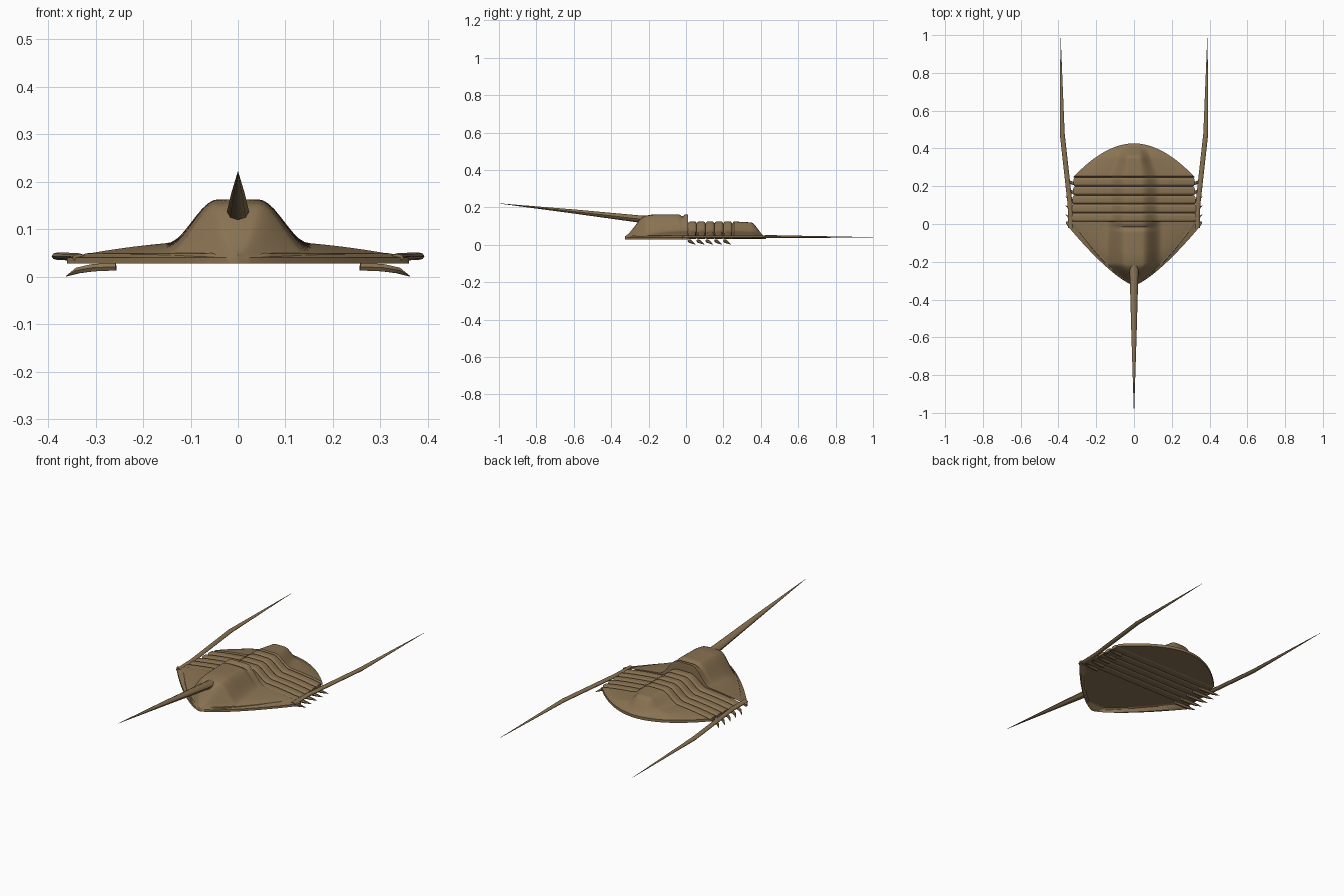
import bpy, bmesh, math
from mathutils import Vector

cube = bpy.data.objects.get("Cube")
if cube:
    bpy.data.objects.remove(cube, do_unlink=True)

shell_brown = bpy.data.materials.new("shell_brown")
shell_brown.use_nodes = True
colour = (0.25, 0.17, 0.085, 1)
shell_brown.diffuse_color = colour
shell_brown.node_tree.nodes["Principled BSDF"].inputs["Base Color"].default_value = colour


def smooth(a, b, x):
    t = min(1, max(0, (x - a) / (b - a)))
    return t * t * (3 - 2 * t)


def finish(name, bm, angle):
    bmesh.ops.recalc_face_normals(bm, faces=bm.faces)
    mesh = bpy.data.meshes.new(name)
    bm.to_mesh(mesh)
    bm.free()
    mesh.materials.append(shell_brown)
    obj = bpy.data.objects.new(name, mesh)
    bpy.context.collection.objects.link(obj)
    bpy.ops.object.select_all(action='DESELECT')
    obj.select_set(True)
    bpy.context.view_layer.objects.active = obj
    bpy.ops.object.shade_smooth_by_angle(angle=math.radians(angle))
    return obj


def shell(name, ys, width, top, bottom, cols=56):
    """Closed plate lofted along y from a width, a top and an underside rule."""
    bm = bmesh.new()
    rings = []
    for y in ys:
        w = width(y)
        us = [-1 + 2 * i / cols for i in range(cols + 1)]
        ring = [bm.verts.new((u * w, y, top(u, u * w, y))) for u in us]
        ring += [bm.verts.new((u * w, y, bottom(u, u * w, y))) for u in reversed(us)]
        rings.append(ring)
    n = len(rings[0])
    for a, b in zip(rings, rings[1:]):
        for i in range(n):
            j = (i + 1) % n
            bm.faces.new((a[i], a[j], b[j], b[i]))
    for r in (rings[0], rings[-1]):
        for i in range(cols):
            bm.faces.new((r[i], r[i + 1], r[n - 2 - i], r[n - 1 - i]))
    return finish(name, bm, 40)


def spike(name, points, radii, sides=8):
    """Tapered tube; each radius is a (sideways, upright) pair."""
    bm = bmesh.new()
    pts = [Vector(p) for p in points]
    rings = []
    for k, p in enumerate(pts):
        d = (pts[min(k + 1, len(pts) - 1)] - pts[max(k - 1, 0)]).normalized()
        side = d.cross(Vector((0, 0, 1))).normalized()
        up = side.cross(d)
        ring = []
        for i in range(sides):
            a = math.tau * i / sides
            ring.append(bm.verts.new(p + side * math.cos(a) * radii[k][0]
                                     + up * math.sin(a) * radii[k][1]))
        rings.append(ring)
    for a, b in zip(rings, rings[1:]):
        for i in range(sides):
            j = (i + 1) % sides
            bm.faces.new((a[i], a[j], b[j], b[i]))
    bm.faces.new(rings[0])
    bm.faces.new(rings[-1])
    return finish(name, bm, 50)


# Head shield with a raised central dome and a hollow underside
FRONT, REAR = -0.325, 0.012


def head_width(y):
    t = max(0.001, (y - FRONT) / -FRONT)
    return 0.36 * min(t, 1) ** 0.75


def head_top(u, x, y):
    k = min(1, head_width(y) / 0.16)
    dome = 1 - smooth(0.045 * k, 0.148 * k, abs(x))
    rise = smooth(FRONT - 0.01, -0.215, y)
    neck = 1 - 0.14 * math.exp(-((y + 0.02) / 0.01) ** 2)
    cheek = 0.04 + 0.037 * (1 - u * u) * smooth(FRONT - 0.05, -0.15, y)
    return cheek + 0.086 * dome * rise * neck


def head_bottom(u, x, y):
    inner = smooth(1, 0.9, abs(u)) if abs(u) < 1 else 0
    hollow = (1 - smooth(0.88, 0.98, abs(u))) * smooth(FRONT, FRONT + 0.04, y)
    return 0.028 + 0.022 * hollow


head_rows = [FRONT + (REAR - FRONT) * (i / 48) ** 1.4 for i in range(49)]
shell("head_shield", head_rows, head_width, head_top, head_bottom)


# Body segments, each a rounded band with a raised axis
BODY_START, BODY_END, COUNT = 0.01, 0.247, 5
PITCH = (BODY_END - BODY_START) / COUNT


def body_width(y):
    return 0.332 - 0.012 * smooth(BODY_START, BODY_END, y)


def body_height(u, x):
    axis = 1 - smooth(0.04, 0.135, abs(x))
    return 0.046 + 0.029 * (1 - u * u) + 0.05 * axis


for s in range(COUNT):
    start = BODY_START + s * PITCH

    def bulge(y):
        t = (y - start) / PITCH
        return 1 - abs(2 * t - 1) ** 5

    shell(f"body_segment_{s + 1}", [start + PITCH * i / 12 for i in range(13)],
          lambda y: body_width(y) - 0.008 * (1 - bulge(y)),
          lambda u, x, y: body_height(u, x) - 0.012 * (1 - bulge(y)),
          lambda u, x, y: 0.030 + 0.005 * (1 - bulge(y)))

# Tail shield tapering to a blunt point
TAIL_END = 0.427


def tail_pos(y):
    return (y - BODY_END) / (TAIL_END - BODY_END)


def tail_width(y):
    return 0.322 * max(0.0008, 1 - tail_pos(y)) ** 0.52


def tail_top(u, x, y):
    s = tail_pos(y)
    drop = 1 - smooth(0.55, 1, s)
    half = 0.135 - 0.075 * s
    axis = 1 - smooth(half * 0.3, half, abs(x))
    lead = 0.012 * (1 - min(1, s / 0.05)) ** 2
    return 0.045 + (0.030 * (1 - u * u) + 0.05 * axis * (1 - 0.2 * s)) * drop - lead


tail_rows = [BODY_END + (TAIL_END - BODY_END) * (1 - (1 - i / 36) ** 1.7) for i in range(37)]
shell("tail_shield", tail_rows, tail_width, tail_top, lambda u, x, y: 0.031)

# Long front spine
spike("front_spine",
      [(0, -0.20, 0.134), (0, -0.26, 0.139), (0, -0.60, 0.178), (0, -1.0, 0.221)],
      [(0.024, 0.020), (0.023, 0.019), (0.0135, 0.011), (0.0006, 0.0006)])

# Trailing cheek spines and little hooked legs, on both sides
for label, m in (("left", 1), ("right", -1)):
    spike(f"{label}_cheek_spine",
          [(m * 0.335, -0.02, 0.040), (m * 0.338, 0.10, 0.042),
           (m * 0.380, 0.48, 0.043), (m * 0.389, 1.0, 0.040)],
          [(0.014, 0.008), (0.013, 0.008), (0.013, 0.008), (0.0006, 0.0006)])
    for s in range(COUNT):
        y = BODY_START + (s + 0.4) * PITCH
        spike(f"{label}_leg_{s + 1}",
              [(m * 0.257, y - 0.012, 0.021), (m * 0.305, y - 0.008, 0.019),
               (m * 0.338, y + 0.002, 0.013), (m * 0.362, y + 0.022, 0.001)],
              [(0.009, 0.009), (0.010, 0.009), (0.008, 0.007), (0.0008, 0.0008)], 6)
